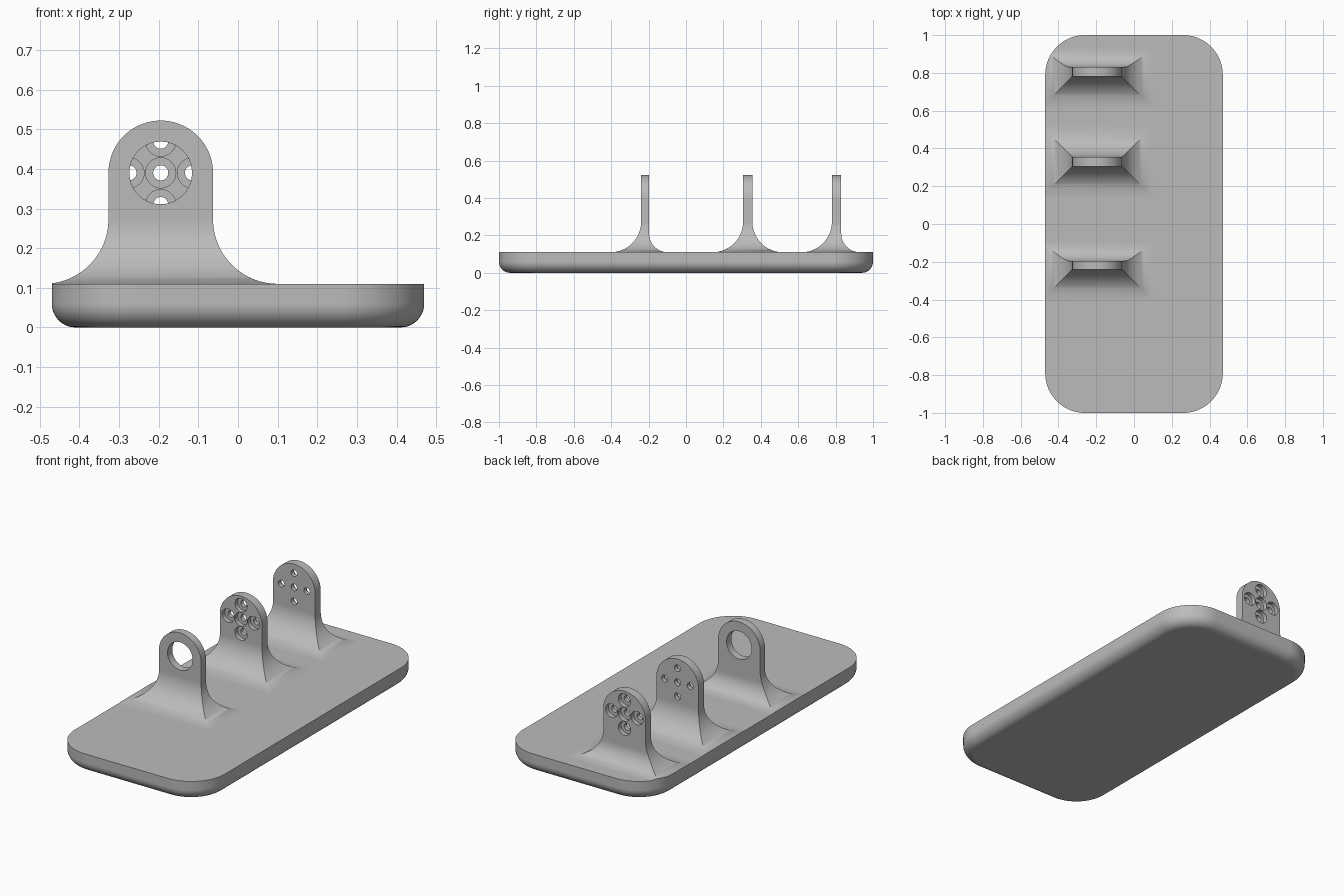
import bpy, bmesh
from math import pi, sin, cos, sqrt, radians
from mathutils import Matrix

cube = bpy.data.objects.get("Cube")
if cube:
    bpy.data.objects.remove(cube, do_unlink=True)

grey = bpy.data.materials.new("matte grey")
grey.use_nodes = True
COLOUR = (0.5, 0.5, 0.5, 1)
grey.diffuse_color = COLOUR
grey.node_tree.nodes["Principled BSDF"].inputs["Base Color"].default_value = COLOUR

HALF_X, HALF_Y, TOP, CORNER, EDGE = 0.47, 1.0, 0.11, 0.21, 0.06
CX, HALF_W, HEAD_Z, FLARE = -0.195, 0.132, 0.39, 0.163


def make_object(name, bm):
    bmesh.ops.recalc_face_normals(bm, faces=bm.faces[:])
    mesh = bpy.data.meshes.new(name)
    bm.to_mesh(mesh)
    bm.free()
    mesh.materials.append(grey)
    ob = bpy.data.objects.new(name, mesh)
    bpy.context.collection.objects.link(ob)
    return ob


def activate(ob):
    bpy.ops.object.select_all(action='DESELECT')
    ob.select_set(True)
    bpy.context.view_layer.objects.active = ob


def finish(ob):
    activate(ob)
    bpy.ops.object.shade_smooth_by_angle(angle=radians(30))
    mod = ob.modifiers.new("flat face normals", 'WEIGHTED_NORMAL')
    mod.keep_sharp = True
    mod.weight = 100


def boolean(ob, cutter, operation):
    """Apply a boolean and discard the cutter."""
    activate(ob)
    mod = ob.modifiers.new("cut", 'BOOLEAN')
    mod.operation = operation
    mod.solver = 'EXACT'
    mod.object = cutter
    bpy.ops.object.modifier_apply(modifier=mod.name)
    bpy.data.objects.remove(cutter, do_unlink=True)


def skin(bm, rings):
    """Bridge consecutive closed rings of equal size."""
    for a, b in zip(rings, rings[1:]):
        for i in range(len(a)):
            j = (i + 1) % len(a)
            bm.faces.new((a[i], a[j], b[j], b[i]))


def rounded_slab(name, levels, steps=20):
    """Stack rounded rectangles given as (height, inset)."""
    bm = bmesh.new()
    rings = []
    for z, inset in levels:
        r = CORNER - inset
        ring = []
        for k, (sx, sy) in enumerate(((1, 1), (-1, 1), (-1, -1), (1, -1))):
            for i in range(steps + 1):
                a = pi / 2 * (k + i / steps)
                ring.append(bm.verts.new((sx * (HALF_X - CORNER) + r * cos(a),
                                          sy * (HALF_Y - CORNER) + r * sin(a), z)))
        rings.append(ring)
    skin(bm, rings)
    bm.faces.new(rings[0])
    bm.faces.new(rings[-1])
    return make_object(name, bm)


def cylinder(x, z, radius, y0, y1):
    """Cutter lying along y."""
    bm = bmesh.new()
    place = Matrix.Translation((x, (y0 + y1) / 2, z)) @ Matrix.Rotation(pi / 2, 4, 'X')
    bmesh.ops.create_cone(bm, cap_ends=True, segments=40, radius1=radius,
                          radius2=radius, depth=y1 - y0, matrix=place)
    return make_object("hole_cutter", bm)


def flare(r, z):
    """Outward offset of a concave foot fillet at height z."""
    d = min(z - TOP, r)
    return r - sqrt(max(0, r * r - (r - d) ** 2))


def bracket(name, y0, y1, front_r, back_r, steps=20, arc=40):
    bm = bmesh.new()
    rings = []
    # flared foot with mitred corners
    for i in range(steps + 1):
        z = TOP + FLARE * (1 - cos(pi / 2 * i / steps))
        fx = HALF_W + flare(FLARE, z)
        ya, yb = y0 - flare(front_r, z), y1 + flare(back_r, z)
        rings.append([bm.verts.new((CX + sx * fx, y, z))
                      for sx, y in ((-1, ya), (1, ya), (1, yb), (-1, yb))])
    skin(bm, rings)
    bm.faces.new(rings[0])
    # upright plate with a round head
    fl, fr, br, bl = rings[-1]
    front, back = [fl, fr], [bl, br]
    for i in range(arc + 1):
        a = pi * i / arc
        x, z = CX + HALF_W * cos(a), HEAD_Z + HALF_W * sin(a)
        front.append(bm.verts.new((x, y0, z)))
        back.append(bm.verts.new((x, y1, z)))
    bm.faces.new(front)
    bm.faces.new(back)
    for i in range(1, len(front)):
        j = (i + 1) % len(front)
        bm.faces.new((front[i], front[j], back[j], back[i]))
    ob = make_object(name, bm)
    # keep the foot inside the base outline
    boolean(ob, rounded_slab("outline_cutter", ((0, 0), (1, 0))), 'INTERSECT')
    return ob


def screw_holes(ob, y0, y1, sink_at_front):
    """Cross of five counterbored holes."""
    mid = (y0 + y1) / 2
    sink = (y0 - 0.02, mid) if sink_at_front else (mid, y1 + 0.02)
    for dx, dz in ((0, 0), (1, 0), (-1, 0), (0, 1), (0, -1)):
        x, z = CX + 0.08 * dx, HEAD_Z + 0.08 * dz
        boolean(ob, cylinder(x, z, 0.038, *sink), 'DIFFERENCE')
        boolean(ob, cylinder(x, z, 0.019, y0 - 0.02, y1 + 0.02), 'DIFFERENCE')


# base plate with a rounded lower edge
levels = [(EDGE * (1 - cos(pi / 2 * i / 10)), EDGE * (1 - sin(pi / 2 * i / 10)))
          for i in range(11)]
finish(rounded_slab("base_plate", levels + [(TOP, 0)]))

# front bracket with one large bearing hole
ring = bracket("front_bracket", -0.24, -0.197, FLARE, 0.1)
boolean(ring, cylinder(CX, HEAD_Z, 0.079, -0.3, -0.1), 'DIFFERENCE')
finish(ring)

# middle and rear brackets with screw holes
middle = bracket("middle_bracket", 0.305, 0.355, FLARE, FLARE)
screw_holes(middle, 0.305, 0.355, True)
finish(middle)

rear = bracket("rear_bracket", 0.78, 0.83, FLARE, 0.1)
screw_holes(rear, 0.78, 0.83, False)
finish(rear)
